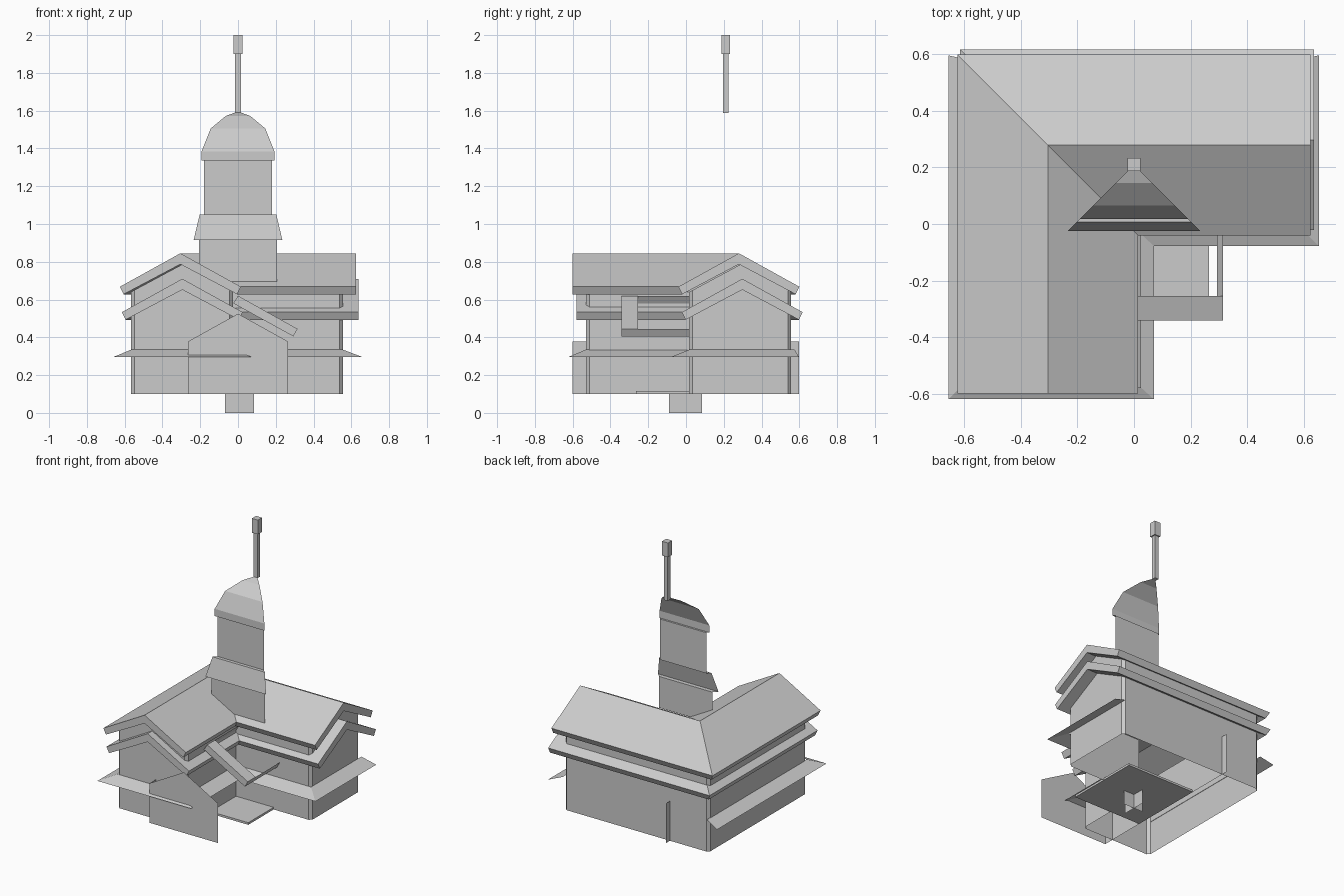
import bpy, bmesh, math
from mathutils import Vector

if "Cube" in bpy.data.objects:
    bpy.data.objects.remove(bpy.data.objects["Cube"])


def make(name, verts, faces, solid=False, bevel=0):
    bm = bmesh.new()
    vs = [bm.verts.new(v) for v in verts]
    for f in faces:
        bm.faces.new([vs[i] for i in f])
    bmesh.ops.recalc_face_normals(bm, faces=bm.faces)
    if bevel:
        edges = [e for e in bm.edges if e.is_convex and len(e.link_faces) == 2
                 and abs(e.verts[0].co.z - e.verts[1].co.z) > 0.4]
        bmesh.ops.bevel(bm, geom=edges, offset=bevel, segments=1,
                        affect='EDGES', profile=0.5)
    me = bpy.data.meshes.new(name)
    bm.to_mesh(me)
    bm.free()
    ob = bpy.data.objects.new(name, me)
    bpy.context.collection.objects.link(ob)
    return ob


def box(name, lo, hi):
    v = [(x, y, z) for x in (lo[0], hi[0]) for y in (lo[1], hi[1]) for z in (lo[2], hi[2])]
    return make(name, v, [(0, 1, 3, 2), (4, 6, 7, 5), (0, 4, 5, 1),
                          (2, 3, 7, 6), (0, 2, 6, 4), (1, 5, 7, 3)])


def ell_sweep(name, prof, front, right, cx, cy, closed=True, bevel=0):
    """Sweep an (offset, z) gable profile along the L-shaped ridge, mitred at the corner."""
    n = len(prof)
    v = [(cx - d, front, z) for d, z in prof]
    v += [(cx - d, cy + d, z) for d, z in prof]
    v += [(right, cy + d, z) for d, z in prof]
    m = n if closed else n - 1
    f = [(k * n + i, k * n + (i + 1) % n, (k + 1) * n + (i + 1) % n, (k + 1) * n + i)
         for k in (0, 1) for i in range(m)]
    f += [tuple(range(n)), tuple(range(2 * n, 3 * n))]
    return make(name, v, f, bevel=bevel)


# House walls, open underneath
ell_sweep("house_walls", [(0.27, 0.1), (0.27, 0.64), (0, 0.785), (-0.27, 0.64), (-0.27, 0.1)],
          -0.53, 0.555, -0.297, 0.287, closed=False, bevel=0.018)

# Two stacked gable roofs
roof = [(0.32, 0.668), (0, 0.845), (-0.32, 0.668), (-0.3, 0.628), (0, 0.787), (0.3, 0.628)]
ell_sweep("upper_roof", roof, -0.6, 0.625, -0.305, 0.28)
ell_sweep("lower_roof", [(d, z - 0.135) for d, z in roof], -0.58, 0.637, -0.295, 0.298)

# Sloping skirt round the walls
inner = [(-0.565, 0.575), (-0.565, -0.53), (-0.03, -0.53), (-0.03, 0.017), (0.555, 0.017), (0.555, 0.575)]
outer = [(-0.657, 0.597), (-0.657, -0.62), (0.07, -0.62), (0.07, -0.078), (0.655, -0.078), (0.655, 0.597)]
make("wall_skirt", [(x, y, 0.335) for x, y in inner] + [(x, y, 0.297) for x, y in outer],
     [(i, i + 1, i + 7, i + 6) for i in range(5)])

# Tower: a single front side, given as half width and height (depth follows the width)
def tower_side(name, prof):
    v = []
    for w, z in prof:
        v += [(-w, 0.21 - w, z), (w, 0.21 - w, z)]
    make(name, v, [(2 * i, 2 * i + 1, 2 * i + 3, 2 * i + 2) for i in range(len(prof) - 1)])


tower_side("tower_base", [(0.207, 0.695), (0.207, 0.915)])
tower_side("tower_flare", [(0.207, 0.915), (0.235, 0.915), (0.203, 1.05), (0.18, 1.05)])
tower_side("tower_shaft", [(0.18, 1.05), (0.18, 1.335)])
tower_side("tower_dome", [(0.18, 1.335), (0.193, 1.335), (0.193, 1.385), (0.145, 1.505),
                          (0.065, 1.572), (0.015, 1.59)])

# Spire mast and its head
box("mast", (-0.015, 0.195, 1.588), (0.015, 0.225, 1.9))
box("mast_head", (-0.023, 0.187, 1.9), (0.023, 0.233, 2.0))

# Porch facade with one long side wall
make("porch_facade", [(-0.265, -0.6, 0.1), (0.265, -0.6, 0.1), (0.265, -0.6, 0.378),
                      (0, -0.6, 0.525), (-0.265, -0.6, 0.378)], [(0, 1, 2, 3, 4)])
make("porch_side_wall", [(-0.265, -0.6, 0.1), (-0.265, 0.598, 0.1),
                         (-0.265, 0.598, 0.378), (-0.265, -0.6, 0.378)], [(0, 1, 2, 3)])

# Half porch roof: overhanging bar with ridge and eave edge strips
sec = [(0, 0.62), (0.315, 0.445), (0.293, 0.405), (-0.025, 0.58)]
ys = (-0.342, -0.255, 0.015)
pts = [(x, y, z) for y in ys for x, z in sec]
make("porch_roof", pts, [(0, 1, 2, 3), (0, 1, 5, 4), (2, 3, 7, 6),
                         (1, 2, 6, 5), (3, 0, 4, 7), (5, 6, 10, 9), (7, 4, 8, 11)])

# Floor slab and crossed footing plates
box("floor_slab", (-0.265, -0.265, 0.1), (0.265, 0.265, 0.115))
make("footing_front", [(-0.07, 0, 0), (0.085, 0, 0), (0.085, 0, 0.1), (-0.07, 0, 0.1)], [(0, 1, 2, 3)])
make("footing_side", [(0, -0.09, 0), (0, 0.085, 0), (0, 0.085, 0.1), (0, -0.09, 0.1)], [(0, 1, 2, 3)])
